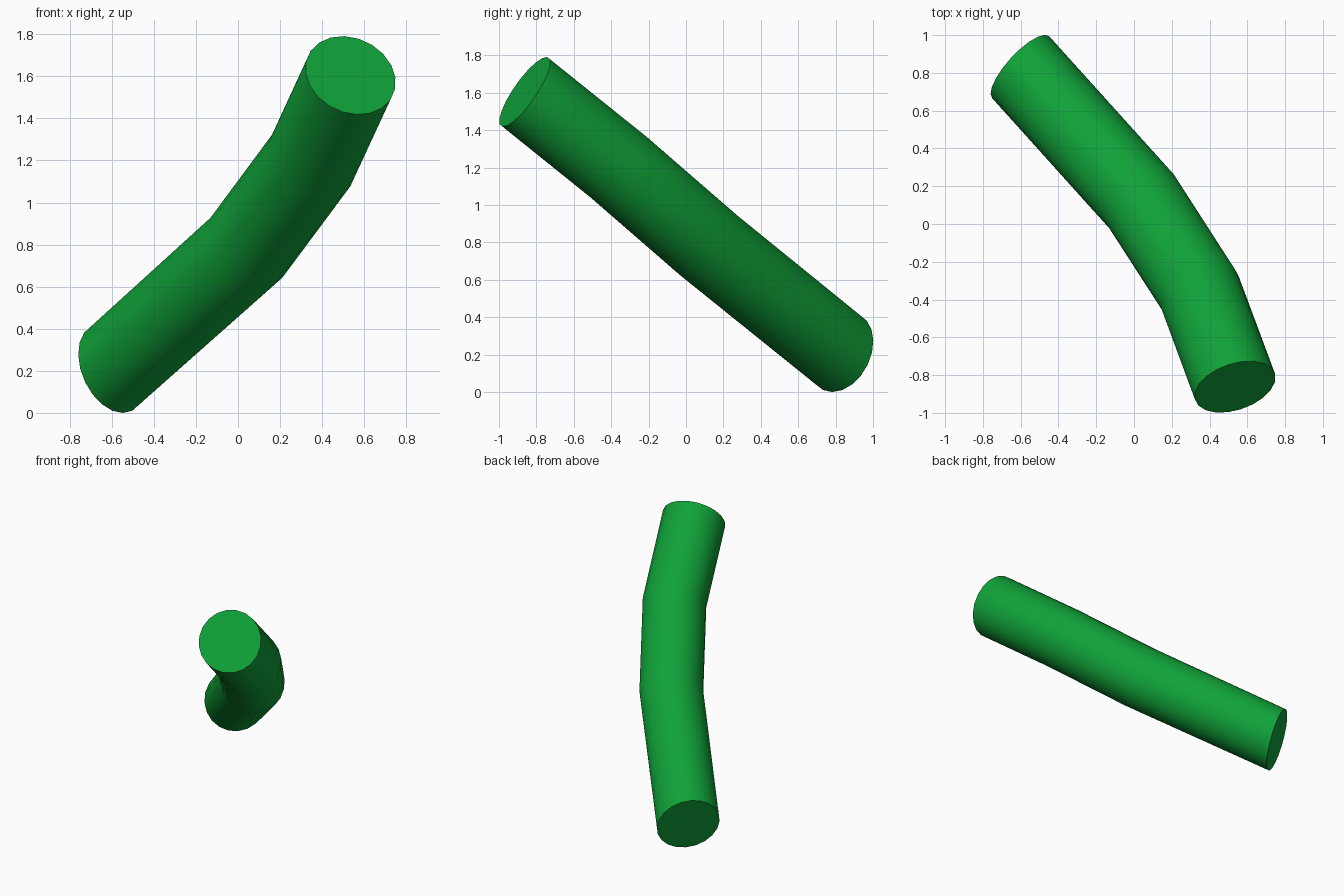
import bpy, bmesh, math
from mathutils import Vector

if "Cube" in bpy.data.objects:
    bpy.data.objects.remove(bpy.data.objects["Cube"])

SIDES, RADIUS = 20, 0.223

# ring centres along the stem and the direction each ring faces
path = [
    ((-0.60, 0.83, 0.211), (0.70, -0.64, 0.32)),
    ((0.04, 0.12, 0.785), (0.51, -0.66, 0.55)),
    ((0.348, -0.358, 1.20), (0.36, -0.715, 0.595)),
    ((0.535, -0.862, 1.605), (0.27, -0.79, 0.55)),
]

bm = bmesh.new()
rings = []
side = prev = None
for centre, normal in path:
    c, n = Vector(centre), Vector(normal).normalized()
    if side is None:
        side = n.cross(Vector((0, 0, 1))).normalized()
    else:
        # carry the ring along without twisting it
        side = (prev.rotation_difference(n) @ side).normalized()
    up = n.cross(side)
    prev = n
    ring = []
    for i in range(SIDES):
        a = 2 * math.pi * i / SIDES
        ring.append(bm.verts.new(c + RADIUS * (math.cos(a) * side + math.sin(a) * up)))
    rings.append(ring)

# tube wall
for r0, r1 in zip(rings, rings[1:]):
    for i in range(SIDES):
        j = (i + 1) % SIDES
        bm.faces.new((r0[i], r0[j], r1[j], r1[i]))

# flat end caps
bm.faces.new(rings[0][::-1])
bm.faces.new(rings[-1])
bmesh.ops.recalc_face_normals(bm, faces=bm.faces[:])

mesh = bpy.data.meshes.new("stem")
bm.to_mesh(mesh)
bm.free()
stem = bpy.data.objects.new("stem", mesh)
bpy.context.collection.objects.link(stem)

green = bpy.data.materials.new("green")
green.diffuse_color = (0.005, 0.36, 0.04, 1)
green.use_nodes = True
green.node_tree.nodes["Principled BSDF"].inputs["Base Color"].default_value = green.diffuse_color
mesh.materials.append(green)

bpy.context.view_layer.objects.active = stem
stem.select_set(True)
bpy.ops.object.shade_smooth_by_angle(angle=math.radians(40))
